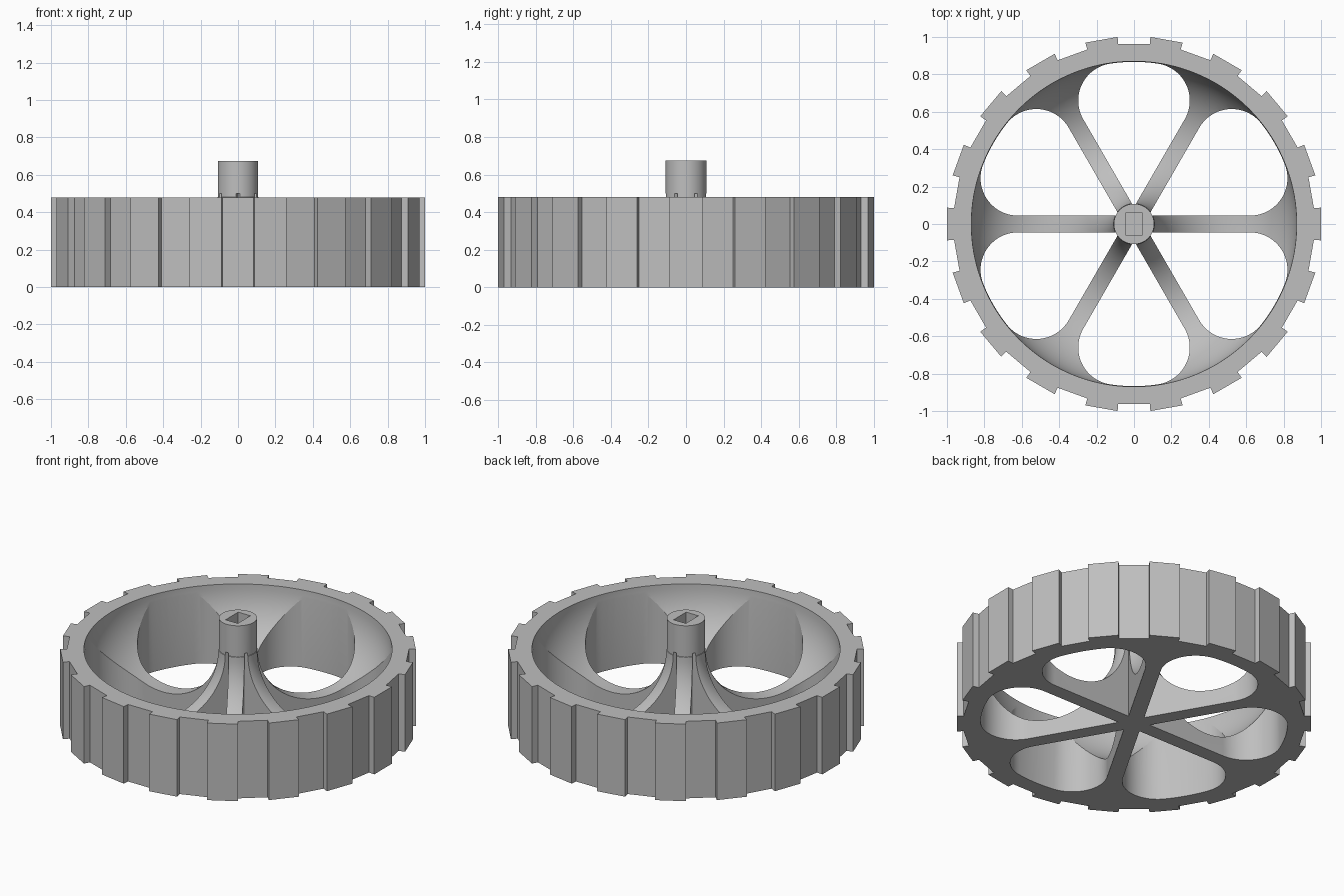
import bpy, bmesh
from math import sin, cos, asin, pi, radians, degrees

cube = bpy.data.objects.get("Cube")
if cube:
    bpy.data.objects.remove(cube, do_unlink=True)

HEIGHT, HUB_TOP, HUB_R = 0.48, 0.675, 0.108
NOTCH_R, LUG_R = 0.962, 1.0            # distances to the flat outer faces
CHANNEL_MID, CHANNEL_R = 0.49, 0.38    # round channel between hub and rim
SPOKE_HALF, CORNER_R, HOLE_R = 0.045, 0.2, 0.867

grey = bpy.data.materials.new("grey_plastic")
colour = (0.52, 0.52, 0.52, 1)
grey.diffuse_color = colour
grey.use_nodes = True
grey.node_tree.nodes["Principled BSDF"].inputs["Base Color"].default_value = colour


def finish(name, bm):
    bmesh.ops.recalc_face_normals(bm, faces=bm.faces)
    mesh = bpy.data.meshes.new(name)
    bm.to_mesh(mesh)
    bm.free()
    mesh.materials.append(grey)
    obj = bpy.data.objects.new(name, mesh)
    bpy.context.collection.objects.link(obj)
    return obj


def prism(bm, outline, z0, z1):
    low = [bm.verts.new((x, y, z0)) for x, y in outline]
    high = [bm.verts.new((x, y, z1)) for x, y in outline]
    bm.faces.new(low[::-1])
    bm.faces.new(high)
    n = len(outline)
    for i in range(n):
        j = (i + 1) % n
        bm.faces.new((low[i], low[j], high[j], high[i]))


def arc(cx, cy, r, a0, a1, steps):
    angles = [a0 + (a1 - a0) * i / steps for i in range(steps + 1)]
    return [(cx + r * cos(a), cy + r * sin(a)) for a in angles]


def rotated(points, a):
    return [(x * cos(a) - y * sin(a), x * sin(a) + y * cos(a)) for x, y in points]


def select_only(obj):
    bpy.ops.object.select_all(action='DESELECT')
    obj.select_set(True)
    bpy.context.view_layer.objects.active = obj


# Wheel body: lathe with a flat-sided outer wall and a round channel
SEGMENTS = 144
channel = arc(CHANNEL_MID, HEIGHT, CHANNEL_R, 0, -pi, 36)
profile = [(NOTCH_R, 0), (NOTCH_R, HEIGHT)] + channel
profile += [(HUB_R, HEIGHT + 0.002), (HUB_R, HUB_TOP)]
bm = bmesh.new()
rings = []
for s in range(SEGMENTS):
    a = 2 * pi * s / SEGMENTS
    flat = 1 / cos(radians((degrees(a) + 5) % 10 - 5))
    ring = []
    for i, (r, z) in enumerate(profile):
        r = r * flat if i < 2 else r
        ring.append(bm.verts.new((r * cos(a), r * sin(a), z)))
    rings.append(ring)
for s in range(SEGMENTS):
    a, b = rings[s], rings[(s + 1) % SEGMENTS]
    for i in range(len(profile) - 1):
        bm.faces.new((a[i], b[i], b[i + 1], a[i + 1]))
bm.faces.new([ring[0] for ring in rings])
bm.faces.new([ring[-1] for ring in rings])
wheel = finish("wheel_body", bm)

# Six rounded wedge openings that leave the spokes
mid = HOLE_R - CORNER_R
tilt = pi / 6 - asin((SPOKE_HALF + CORNER_R) / mid)
cx, cy = mid * cos(tilt), mid * sin(tilt)
outline = [(2 * SPOKE_HALF, 0)]
outline += arc(cx, -cy, CORNER_R, -2 * pi / 3, -tilt, 28)
outline += arc(0, 0, HOLE_R, -tilt, tilt, 6)[1:-1]
outline += arc(cx, cy, CORNER_R, tilt, 2 * pi / 3, 28)
bm = bmesh.new()
for k in range(6):
    prism(bm, rotated(outline, pi / 6 + k * pi / 3), -0.1, 0.5)
openings = finish("opening_cutter", bm)

# Rectangular axle socket in the hub
bm = bmesh.new()
w, d = 0.042, 0.062
prism(bm, [(-w, -d), (w, -d), (w, d), (-w, d)], 0.45, 0.8)
socket = finish("socket_cutter", bm)

for cutter in (openings, socket):
    cutter.hide_render = True
    select_only(wheel)
    mod = wheel.modifiers.new("cut", 'BOOLEAN')
    mod.operation = 'DIFFERENCE'
    mod.solver = 'EXACT'
    mod.object = cutter
    bpy.ops.object.modifier_apply(modifier=mod.name)
    bpy.data.objects.remove(cutter, do_unlink=True)
select_only(wheel)
bpy.ops.object.shade_smooth_by_angle(angle=radians(9))

# Tread lugs: flat blocks on every second outer face
half = radians(5)
inner, outer = NOTCH_R / cos(half), LUG_R / cos(half)
lug = [(r * cos(a), r * sin(a)) for r, a in
       ((inner, -half), (outer, -half), (outer, half), (inner, half))]
bm = bmesh.new()
for k in range(18):
    prism(bm, rotated(lug, k * pi / 9), 0, HEIGHT)
finish("tread_lugs", bm)
